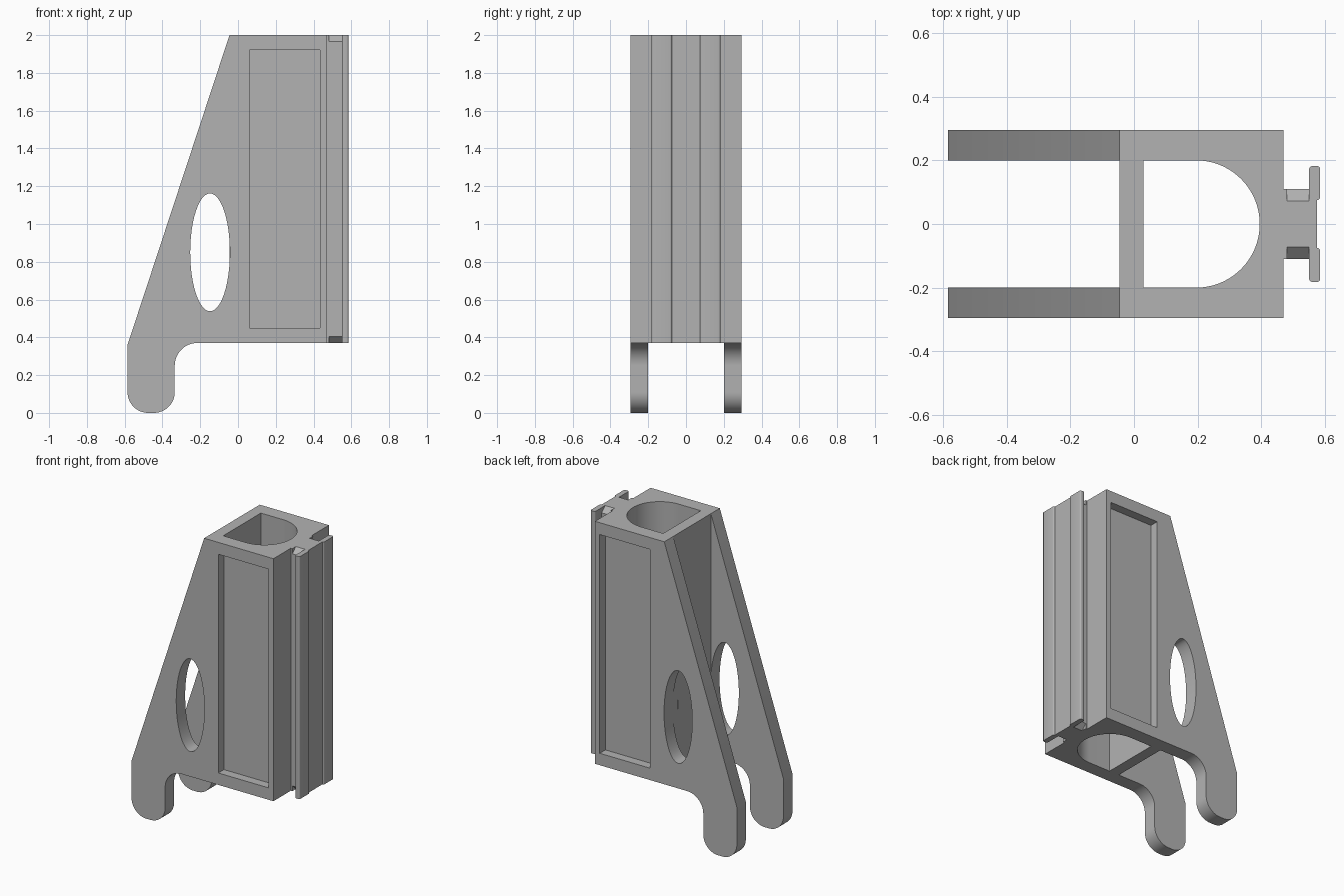
import bpy, bmesh, math
from mathutils import Vector

cube = bpy.data.objects.get("Cube")
if cube:
    bpy.data.objects.remove(cube, do_unlink=True)

grey = bpy.data.materials.new("plain grey")
grey.use_nodes = True
grey.diffuse_color = (0.45, 0.45, 0.45, 1)
grey.node_tree.nodes["Principled BSDF"].inputs["Base Color"].default_value = (0.45, 0.45, 0.45, 1)


def arc(cx, cy, rx, ry, start, end, steps):
    """Points along an elliptical arc, angles in degrees."""
    angles = [math.radians(start + (end - start) * i / steps) for i in range(steps + 1)]
    return [(cx + rx * math.cos(a), cy + ry * math.sin(a)) for a in angles]


def prism(name, points, axis, low, high):
    """Extrude a closed 2D outline along one axis."""
    place = {"x": lambda p, d: (d, p[0], p[1]),
             "y": lambda p, d: (p[0], d, p[1]),
             "z": lambda p, d: (p[0], p[1], d)}[axis]
    bm = bmesh.new()
    face = bm.faces.new([bm.verts.new(place(p, low)) for p in points])
    moved = bmesh.ops.extrude_face_region(bm, geom=[face])["geom"]
    shift = Vector(place((0, 0), high - low))
    bmesh.ops.translate(bm, vec=shift, verts=[v for v in moved if isinstance(v, bmesh.types.BMVert)])
    bmesh.ops.recalc_face_normals(bm, faces=bm.faces)
    mesh = bpy.data.meshes.new(name)
    bm.to_mesh(mesh)
    bm.free()
    mesh.materials.append(grey)
    obj = bpy.data.objects.new(name, mesh)
    bpy.context.collection.objects.link(obj)
    return obj


def box(name, x, y, z):
    return prism(name, [(x[0], y[0]), (x[1], y[0]), (x[1], y[1]), (x[0], y[1])], "z", *z)


def combine(target, tool, operation):
    """Apply a boolean and remove the tool object."""
    mod = target.modifiers.new(operation.lower(), "BOOLEAN")
    mod.operation, mod.solver, mod.object = operation, "EXACT", tool
    bpy.context.view_layer.objects.active = target
    bpy.ops.object.modifier_apply(modifier=mod.name)
    bpy.data.objects.remove(tool, do_unlink=True)


BASE, TOP, HALF, INNER = 0.37, 2.0, 0.295, 0.2

# Bracket body: side outline with rounded feet
outline = [(-0.045, TOP), (0.47, TOP), (0.47, BASE)]
outline += arc(-0.215, BASE - 0.12, 0.12, 0.12, 90, 180, 16)
outline += arc(-0.445, 0.11, 0.11, 0.11, 0, -90, 16)
outline += arc(-0.475, 0.11, 0.11, 0.11, -90, -180, 16)
outline += [(-0.585, 0.36)]
bracket = prism("bracket", outline, "y", -HALF, HALF)

# Open space between the two side plates, below and behind the web
gap = [(-1, -1), (1, -1), (1, BASE), (-0.045, BASE), (-0.045, 3), (-1, 3)]
combine(bracket, prism("plate_gap", gap, "y", -INNER, INNER), "DIFFERENCE")

# D-shaped shaft
shaft = [(0.03, INNER), (0.03, -INNER)] + arc(0.195, 0, INNER, INNER, -90, 90, 40)
combine(bracket, prism("shaft", shaft, "z", 0, 3), "DIFFERENCE")

# Oval holes through both plates
oval = arc(-0.148, 0.85, 0.105, 0.312, 0, 360, 48)[:-1]
for side in (-1, 1):
    combine(bracket, prism("oval_hole", oval, "y", *sorted((side * 0.15, side * 0.4))), "DIFFERENCE")

# Recessed panels on the outer faces
for side in (-1, 1):
    depth = sorted((side * (HALF - 0.06), side * 0.4))
    combine(bracket, box("panel_recess", (0.06, 0.435), depth, (0.45, 1.92)), "DIFFERENCE")

# T-shaped rail with softly rounded lips
r = 0.01
half_rail = [(0.4, 0.11), (0.55, 0.11)]
half_rail += arc(0.55 + r, 0.182 - r, r, r, 180, 90, 4)
half_rail += arc(0.585 - r, 0.182 - r, r, r, 90, 0, 4)
half_rail += arc(0.585 - r, 0.075 + r, r, r, 0, -90, 4)
rail = half_rail + [(x, -y) for x, y in reversed(half_rail)]
combine(bracket, prism("rail", rail, "z", BASE, TOP), "UNION")

# Lead-in bevels on the rail neck, top and bottom
for side in (-1, 1):
    for end, inward in ((TOP, -1), (BASE, 1)):
        bevel = [(side * 0.073, end), (side * 0.11, end + inward * 0.035),
                 (side * 0.13, end + inward * 0.035), (side * 0.13, end - inward * 0.05),
                 (side * 0.073, end - inward * 0.05)]
        combine(bracket, prism("neck_bevel", bevel, "x", 0.481, 0.55), "DIFFERENCE")

# Smooth curves, sharp edges
bpy.ops.object.select_all(action="DESELECT")
bracket.select_set(True)
bpy.context.view_layer.objects.active = bracket
bpy.ops.object.shade_smooth_by_angle(angle=math.radians(30))
